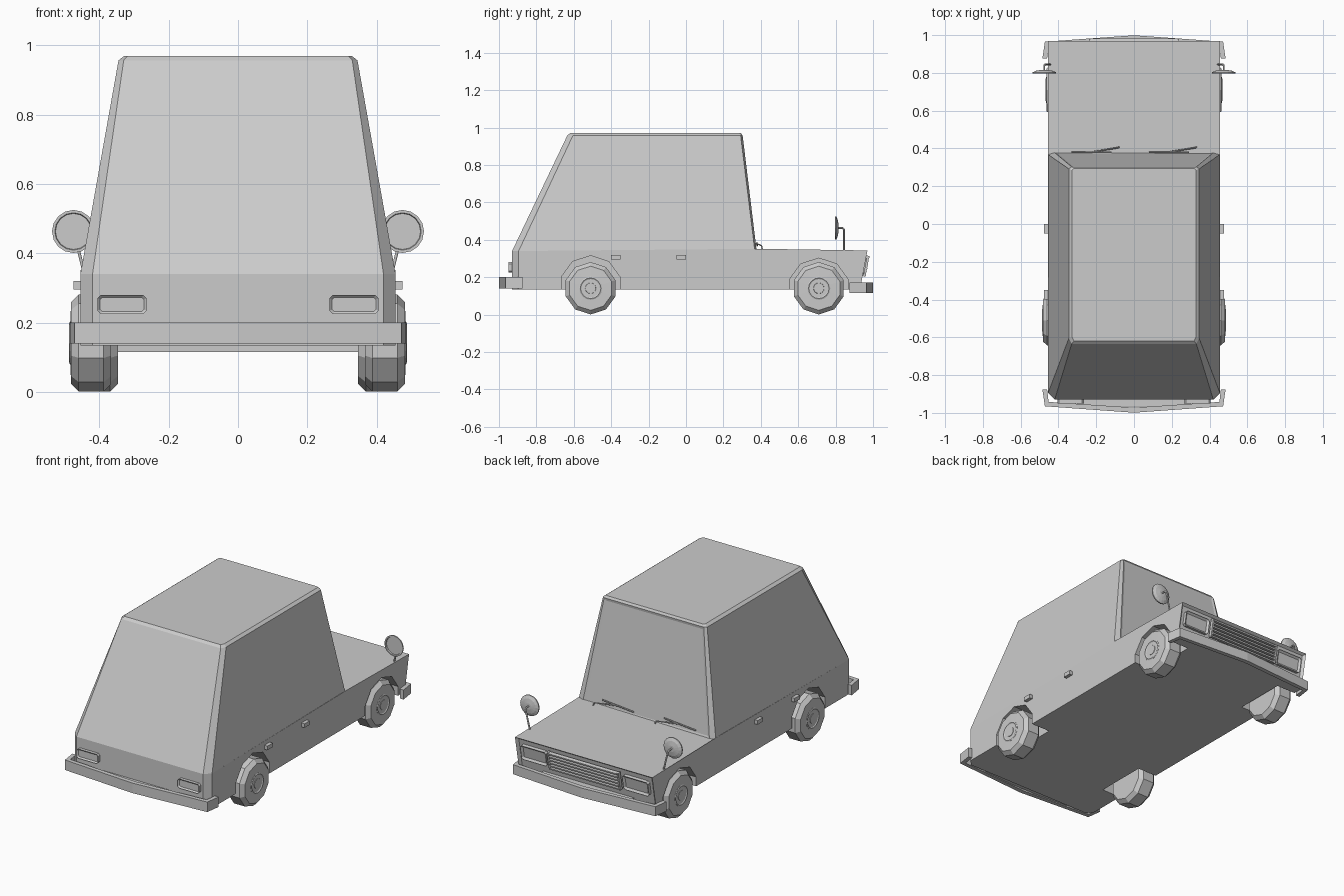
import bpy, bmesh, math
from mathutils import Matrix, Vector

if "Cube" in bpy.data.objects:
    bpy.data.objects.remove(bpy.data.objects["Cube"])


def finish(name, bm):
    bmesh.ops.recalc_face_normals(bm, faces=bm.faces)
    me = bpy.data.meshes.new(name)
    bm.to_mesh(me)
    bm.free()
    ob = bpy.data.objects.new(name, me)
    bpy.context.collection.objects.link(ob)
    return ob


def loft(name, rings):
    """Closed skin through rings of equal point count."""
    bm = bmesh.new()
    rows = [[bm.verts.new(p) for p in r] for r in rings]
    n = len(rows[0])
    for a, b in zip(rows, rows[1:]):
        for i in range(n):
            bm.faces.new((a[i], a[(i + 1) % n], b[(i + 1) % n], b[i]))
    bm.faces.new(rows[0])
    bm.faces.new(rows[-1])
    return finish(name, bm)


def lathe(name, prof, n, mat):
    """Revolve (radius, height) pairs; mat places the local z axis."""
    ob = loft(name, [[mat @ Vector((r * math.cos(2 * math.pi * i / n),
                                    r * math.sin(2 * math.pi * i / n), h))
                      for i in range(n)] for r, h in prof])
    return ob


def box(name, loc, size, rot=0, bevel=0.0):
    bm = bmesh.new()
    bmesh.ops.create_cube(bm, size=1)
    bmesh.ops.scale(bm, vec=size, verts=bm.verts)
    if bevel:
        es = [e for e in bm.edges if abs((e.verts[0].co - e.verts[1].co).y) > 1e-5]
        bmesh.ops.bevel(bm, geom=es, offset=bevel, segments=1, affect='EDGES')
    bm.transform(Matrix.Translation(loc) @ Matrix.Rotation(rot, 4, 'X'))
    return finish(name, bm)


def inset_faces(ob, direction, width, depth):
    """Inset and sink the largest face looking along direction."""
    bm = bmesh.new()
    bm.from_mesh(ob.data)
    bm.normal_update()
    f = max((f for f in bm.faces if f.normal.dot(Vector(direction)) > 0.8),
            key=lambda f: f.calc_area())
    bmesh.ops.inset_region(bm, faces=[f], thickness=width, depth=-depth,
                           use_even_offset=True)
    bm.to_mesh(ob.data)
    bm.free()


def rod(name, pts, r):
    cu = bpy.data.curves.new(name, 'CURVE')
    cu.dimensions = '3D'
    cu.bevel_depth, cu.bevel_resolution, cu.use_fill_caps = r, 1, True
    sp = cu.splines.new('POLY')
    sp.points.add(len(pts) - 1)
    for p, q in zip(sp.points, pts):
        p.co = (*q, 1)
    ob = bpy.data.objects.new(name, cu)
    bpy.context.collection.objects.link(ob)
    return ob


# lower body: flat sides, chamfered rear corners, leaning nose
def low_ring(z_back, z_front, y_front):
    right = [(0.42, -0.93, z_back), (0.455, -0.895, z_back),
             (0.455, 0.38, z_back + (0.012 if z_back > 0.2 else 0)),
             (0.455, y_front, z_front)]
    return right + [(-x, y, z) for x, y, z in reversed(right)]


body = loft("lower_body", [low_ring(0.133, 0.133, 0.93), low_ring(0.34, 0.343, 0.97)])
inset_faces(body, (0, 1, 0), 0.014, 0.014)

# wheel arches cut from the lower body
for y, z in ((-0.51, 0.15), (0.71, 0.137)):
    for s in (-1, 1):
        m = (Matrix.Translation((s * 0.44, y, z)) @ Matrix.Rotation(math.pi / 2, 4, 'Y'))
        cut = lathe("arch_cutter", [(0.165, -0.11), (0.165, 0.11)], 10, m)
        cut.hide_render = True
        mod = body.modifiers.new("arch", 'BOOLEAN')
        mod.operation, mod.solver, mod.object = 'DIFFERENCE', 'EXACT', cut
        bpy.context.view_layer.objects.active = body
        bpy.ops.object.modifier_apply(modifier=mod.name)
        bpy.data.objects.remove(cut)


# cabin: tapered, with chamfered pillars
def cab_ring(z, xf, xs, yr, yrs, yf, yfs):
    right = [(xf, yr, z), (xs, yrs, z), (xs, yfs, z), (xf, yf, z)]
    return right + [(-x, y, z) for x, y, z in reversed(right)]


cabin = loft("cabin", [cab_ring(0.34, 0.42, 0.455, -0.93, -0.895, 0.378, 0.368),
                       cab_ring(0.957, 0.33, 0.345, -0.635, -0.605, 0.303, 0.292),
                       cab_ring(0.97, 0.318, 0.328, -0.62, -0.598, 0.295, 0.285)])
inset_faces(cabin, (0, 1, 0), 0.014, 0.004)


# bumpers: bowed strips wrapping the corners
def bumper(name, s, z0, z1):
    out = [(0.485, 0.875), (0.472, 0.965), (0, 0.999)]
    inn = [(0, 0.972), (0.452, 0.942), (0.46, 0.875)]
    pts = (out + [(-x, y) for x, y in out[1::-1]] +
           [(-x, y) for x, y in inn[:0:-1]] + inn)
    return loft(name, [[(x, s * y, z) for x, y in pts] for z in (z0, z1)])


bumper("front_bumper", 1, 0.115, 0.172)
bumper("rear_bumper", -1, 0.14, 0.2)
box("rear_bumper_mount", (0, -0.94, 0.165), (0.6, 0.05, 0.04))
box("front_bumper_mount", (0, 0.945, 0.148), (0.6, 0.05, 0.03))

# wheels: ten-sided tyres with round hubs
tyre = [(0.06, -0.058), (0.118, -0.058), (0.14, -0.036), (0.14, 0.036),
        (0.118, 0.058), (0.06, 0.06)]
hub = [(0.062, 0.03), (0.062, 0.061), (0.055, 0.064), (0.034, 0.05), (0.028, 0.062)]
for s, side in ((-1, "left"), (1, "right")):
    for y, x, end in ((-0.51, 0.424, "rear"), (0.71, 0.405, "front")):
        m = (Matrix.Translation((s * x, y, 0.141)) @
             Matrix.Rotation(s * math.pi / 2, 4, 'Y'))
        lathe(f"{end}_{side}_tyre", tyre, 10, m)
        lathe(f"{end}_{side}_hub", hub, 16, m)

    # tail lights and headlights
    t = box(f"{side}_tail_light", (s * 0.335, -0.935, 0.252), (0.142, 0.028, 0.056), 0, 0.01)
    inset_faces(t, (0, -1, 0), 0.008, 0.008)
    h = box(f"{side}_headlight", (s * 0.338, 0.945, 0.26), (0.17, 0.03, 0.09), -0.184, 0.01)
    inset_faces(h, (0, 1, 0), 0.012, 0.01)

    # door handles
    for y in (-0.375, -0.025):
        box(f"{side}_door_handle", (s * 0.463, y, 0.308), (0.025, 0.05, 0.024))

    # wing mirrors on bent arms
    m = Matrix.Translation((s * 0.475, 0.8, 0.463)) @ Matrix.Rotation(-math.pi / 2, 4, 'X')
    mir = lathe(f"{side}_mirror", [(0.052, 0.002), (0.054, -0.004), (0.062, -0.004),
                                   (0.062, 0.003), (0.045, 0.011), (0.018, 0.016)], 16, m)
    rod(f"{side}_mirror_arm", [(s * 0.442, 0.845, 0.335), (s * 0.472, 0.845, 0.455),
                               (s * 0.475, 0.838, 0.463), (s * 0.475, 0.808, 0.463)], 0.005)

# grille bars between the headlights
for i in range(6):
    z = 0.212 + i * 0.019
    box("grille_bar", (0, 0.937 + (z - 0.133) * 0.186, z), (0.46, 0.022, 0.009), -0.184)
for s in (-1, 1):
    box("grille_end", (s * 0.232, 0.96, 0.26), (0.01, 0.02, 0.112), -0.184)

# wipers at the windscreen base
for dx in (0, 0.41):
    rod("wiper_blade", [(-0.33 + dx, 0.38, 0.368), (-0.12 + dx, 0.379, 0.385)], 0.004)
    rod("wiper_arm", [(-0.08 + dx, 0.407, 0.352), (-0.085 + dx, 0.404, 0.368),
                      (-0.22 + dx, 0.382, 0.378)], 0.004)
